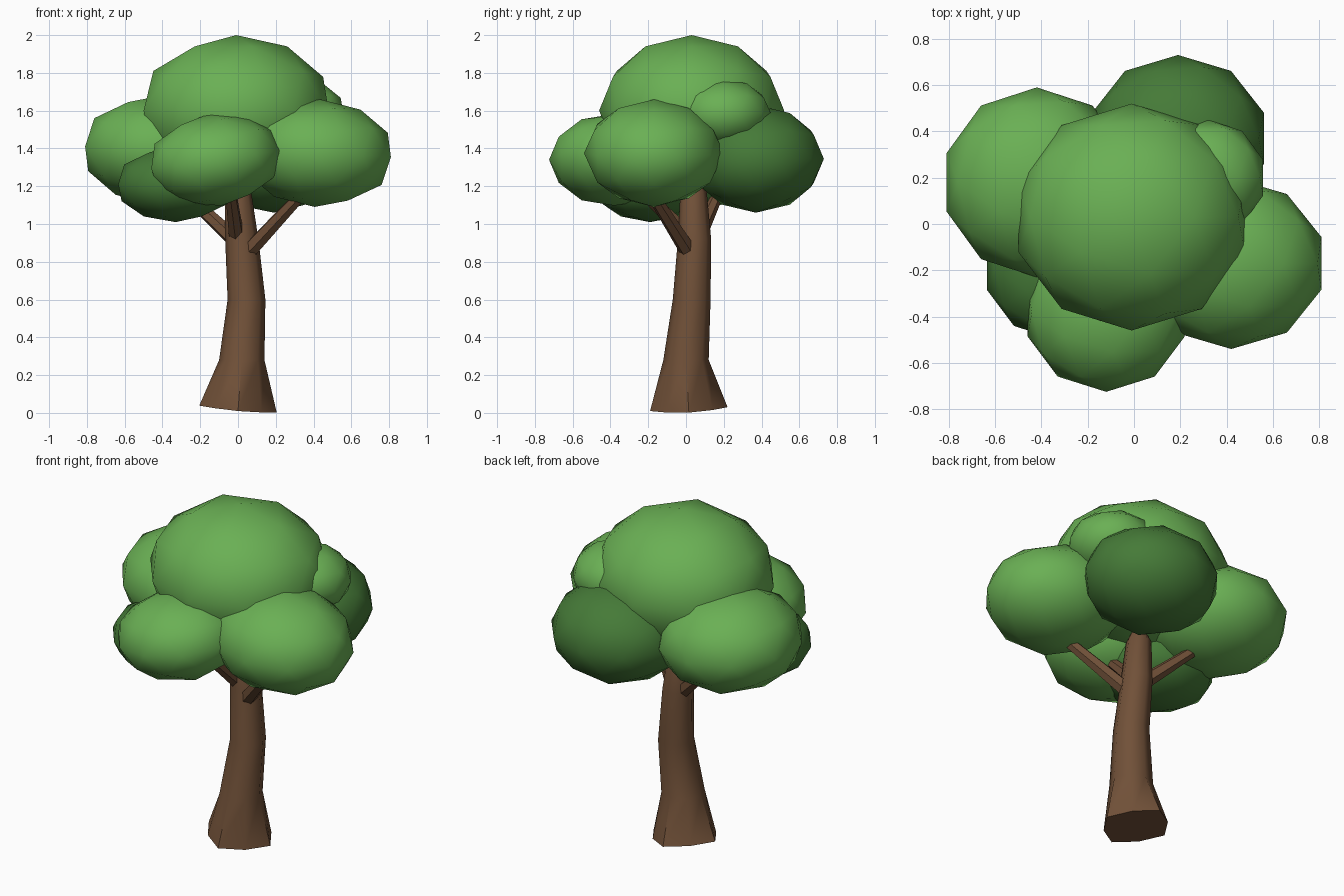
import bpy, bmesh, math
from mathutils import Vector, Matrix

cube = bpy.data.objects.get("Cube")
if cube:
    bpy.data.objects.remove(cube, do_unlink=True)


def make_material(name, color):
    mat = bpy.data.materials.new(name)
    mat.use_nodes = True
    mat.diffuse_color = (*color, 1)
    mat.node_tree.nodes["Principled BSDF"].inputs["Base Color"].default_value = (*color, 1)
    return mat


leaf_green = make_material("leaf green", (0.144, 0.434, 0.089))
shade_green = make_material("dark leaf green", (0.06, 0.195, 0.039))
bark_brown = make_material("bark brown", (0.165, 0.082, 0.04))


def add_object(name, bm, mat, angle):
    bmesh.ops.recalc_face_normals(bm, faces=bm.faces)
    mesh = bpy.data.meshes.new(name)
    bm.to_mesh(mesh)
    bm.free()
    mesh.materials.append(mat)
    obj = bpy.data.objects.new(name, mesh)
    bpy.context.collection.objects.link(obj)
    bpy.ops.object.select_all(action='DESELECT')
    obj.select_set(True)
    bpy.context.view_layer.objects.active = obj
    bpy.ops.object.shade_smooth_by_angle(angle=math.radians(angle))
    return obj


# Foliage: squashed low-poly spheres, with a slight lean about y
def leaf_clump(name, center, radii, mat, lean=0):
    bm = bmesh.new()
    bmesh.ops.create_icosphere(bm, subdivisions=2, radius=1)
    bm.transform(Matrix.Translation(center)
                 @ Matrix.Rotation(math.radians(lean), 4, 'Y')
                 @ Matrix.Diagonal((*radii, 1)))
    add_object(name, bm, mat, 60)


leaf_clump("crown_top", (-0.01, 0.03, 1.6), (0.515, 0.49, 0.4), leaf_green)
leaf_clump("crown_right", (-0.42, 0.18, 1.39), (0.41, 0.41, 0.29), leaf_green, 3)
leaf_clump("crown_left", (0.42, -0.17, 1.375), (0.41, 0.37, 0.285), leaf_green, 3)
leaf_clump("crown_front", (-0.12, -0.38, 1.34), (0.36, 0.345, 0.245), leaf_green, -8)
leaf_clump("crown_upper_left", (0.32, 0.2, 1.585), (0.25, 0.25, 0.185), leaf_green)
leaf_clump("crown_back", (0.19, 0.37, 1.345), (0.39, 0.36, 0.285), shade_green)
leaf_clump("crown_lower_right", (-0.33, -0.19, 1.21), (0.32, 0.31, 0.2), shade_green)


# Trunk: octagonal rings as (x, y, z, radius), with a flared, slightly tilted foot
rings = [(0, 0.015, 0.02, 0.205), (0.02, 0, 0.28, 0.12), (0.045, 0.03, 0.6, 0.1),
         (0.02, 0.045, 0.92, 0.088), (0, 0.04, 1.17, 0.07), (0, 0.04, 1.22, 0.045)]
bm = bmesh.new()
loops = []
for level, (x, y, z, radius) in enumerate(rings):
    loop = []
    for i in range(8):
        a = i * math.pi / 4
        r = radius * (0.86 if level == 0 and i % 2 else 1)
        dx, dy = r * math.cos(a), r * math.sin(a)
        tilt = 0.05 * dy - 0.09 * dx if level == 0 else 0
        loop.append(bm.verts.new((x + dx, y + dy, z + tilt)))
    loops.append(loop)
for low, high in zip(loops, loops[1:]):
    for i in range(8):
        j = (i + 1) % 8
        bm.faces.new((low[i], low[j], high[j], high[i]))
bm.faces.new(loops[0])
bm.faces.new(loops[-1])
add_object("trunk", bm, bark_brown, 50)


# Branches: tapered six-sided limbs reaching into the foliage
def branch(name, start, end, r_start, r_end):
    start, end = Vector(start), Vector(end)
    axis = end - start
    bm = bmesh.new()
    bmesh.ops.create_cone(bm, cap_ends=True, segments=6, radius1=r_start,
                          radius2=r_end, depth=axis.length)
    bm.transform(Matrix.Translation((start + end) / 2)
                 @ axis.to_track_quat('Z', 'Y').to_matrix().to_4x4())
    add_object(name, bm, bark_brown, 30)


branch("branch_left", (0.06, 0.01, 0.86), (0.34, -0.18, 1.16), 0.045, 0.032)
branch("branch_right", (0, 0.05, 0.9), (-0.28, 0.17, 1.16), 0.045, 0.03)
branch("branch_front", (-0.01, 0, 0.95), (-0.04, -0.24, 1.18), 0.042, 0.03)
